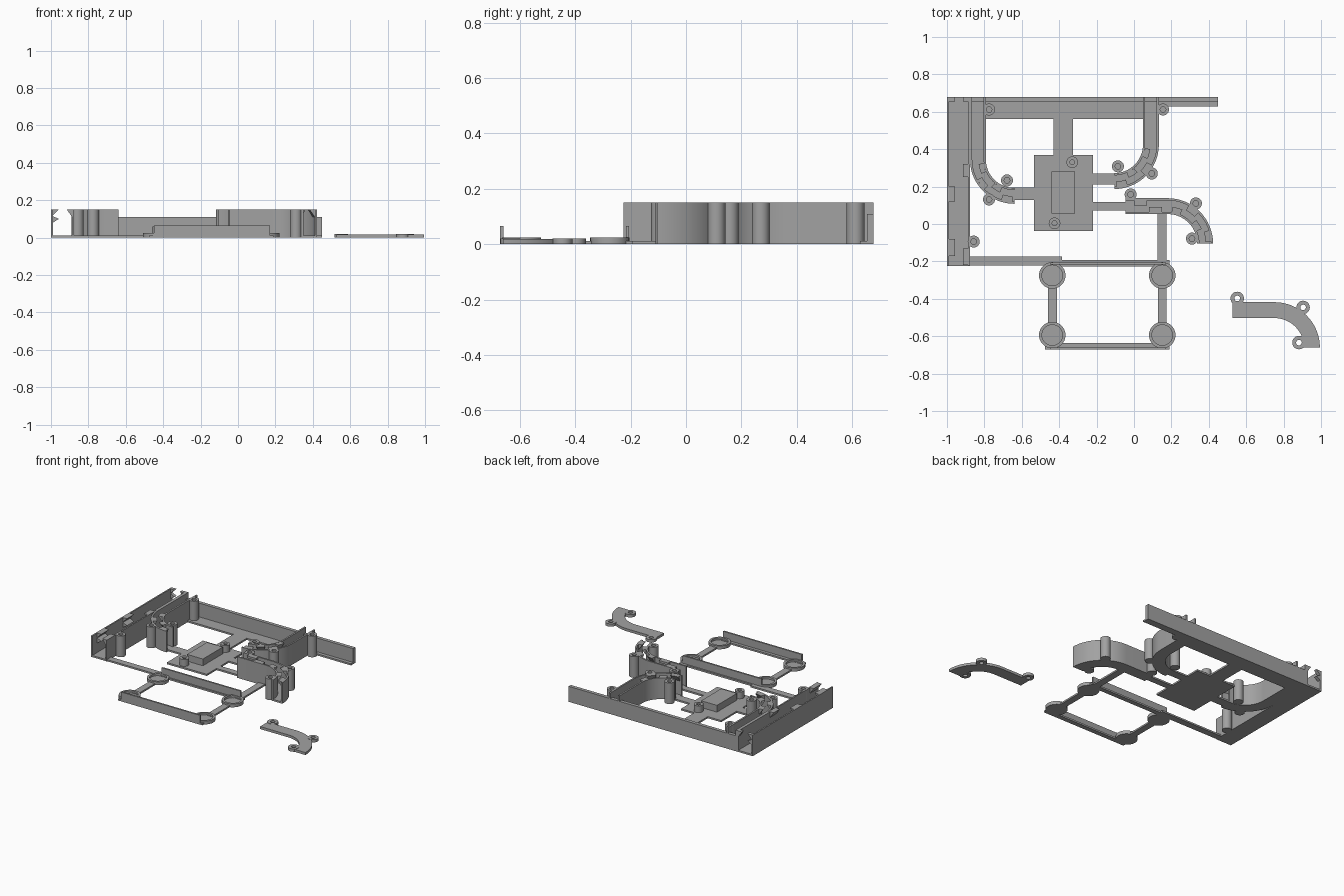
import bpy, bmesh, math
from mathutils import Vector

if "Cube" in bpy.data.objects:
    bpy.data.objects.remove(bpy.data.objects["Cube"])

grey = bpy.data.materials.new("plastic_grey")
grey.diffuse_color = (0.36, 0.36, 0.36, 1)
grey.use_nodes = True
grey.node_tree.nodes["Principled BSDF"].inputs["Base Color"].default_value = grey.diffuse_color

H = 0.15     # tall wall and post height
B = 0.012    # base thickness
W = 0.012    # wall thickness


def finish(name, bm):
    bmesh.ops.recalc_face_normals(bm, faces=bm.faces)
    me = bpy.data.meshes.new(name)
    bm.to_mesh(me)
    bm.free()
    me.materials.append(grey)
    me.shade_smooth()
    me.set_sharp_from_angle(angle=math.radians(30))
    ob = bpy.data.objects.new(name, me)
    bpy.context.collection.objects.link(ob)
    return ob


def box(name, x0, x1, y0, y1, z0, z1):
    bm = bmesh.new()
    bmesh.ops.create_cube(bm, size=1)
    for v in bm.verts:
        v.co = Vector(((x0, x1)[v.co.x > 0], (y0, y1)[v.co.y > 0], (z0, z1)[v.co.z > 0]))
    return finish(name, bm)


def sweep(name, path, profile):
    """Sweep an (offset, z) profile along frames of (base point, direction)."""
    bm = bmesh.new()
    rings = [[bm.verts.new((b[0] + d[0] * o, b[1] + d[1] * o, z)) for o, z in profile]
             for b, d in path]
    n = len(profile)
    for r, s in zip(rings, rings[1:]):
        for i in range(n):
            bm.faces.new((r[i], r[(i + 1) % n], s[(i + 1) % n], s[i]))
    bm.faces.new(rings[0])
    bm.faces.new(rings[-1])
    return finish(name, bm)


def rect(a, b, z0, z1):
    return [(a, z0), (b, z0), (b, z1), (a, z1)]


def arc(c, a0, a1, n=16):
    angles = [math.radians(a0 + (a1 - a0) * i / n) for i in range(n + 1)]
    return [(c, (math.cos(a), math.sin(a))) for a in angles]


def tube(name, x, y, r, hole, z1, floor):
    """Round post, bored from the top down to floor (right through if floor is 0)."""
    bm = bmesh.new()
    prof = [(r, 0), (r, z1), (hole, z1), (hole, floor)]
    n = 28
    rings = [[bm.verts.new((x + q * math.cos(math.tau * i / n),
                            y + q * math.sin(math.tau * i / n), z)) for i in range(n)]
             for q, z in prof]
    pairs = list(zip(rings, rings[1:]))
    if floor == 0:
        pairs.append((rings[-1], rings[0]))
    else:
        bm.faces.new(rings[0])
        bm.faces.new(rings[-1])
    for a, b in pairs:
        for i in range(n):
            j = (i + 1) % n
            bm.faces.new((a[i], a[j], b[j], b[i]))
    return finish(name, bm)


# Long side channel with two walls and snap clips
box("side_channel_floor", -1, -0.877, -0.225, 0.678, 0, B)
box("side_channel_outer_wall", -1, -0.99, -0.225, 0.678, 0, H)
box("side_channel_inner_wall", -0.887, -0.877, -0.225, 0.678, 0, H)
for y0, y1 in ((0.655, 0.678), (0.12, 0.20), (-0.17, -0.08)):
    path = [((0, y0), (1, 0)), ((0, y1), (1, 0))]
    sweep("outer_clip", path, [(-0.99, H), (-0.958, H), (-0.99, 0.118)])
    sweep("outer_lower_clip", path, [(-0.99, 0.115), (-0.958, 0.10), (-0.99, 0.08)])
for y0, y1 in ((0.655, 0.678), (0.25, 0.32), (-0.22, -0.13)):
    path = [((0, y0), (1, 0)), ((0, y1), (1, 0))]
    sweep("inner_clip", path, [(-0.887, H), (-0.915, H), (-0.887, 0.11)])

# Back rail
box("back_rail_floor", -0.88, 0.45, 0.628, 0.678, 0, B)
box("back_rail_wall", -0.88, 0.45, 0.653, 0.678, 0, 0.11)
box("back_plate", -0.80, 0.05, 0.562, 0.64, 0, B)

# Centre plate with its raised block, stem, arms and struts
box("centre_plate", -0.535, -0.22, -0.037, 0.37, 0, B)
box("raised_block", -0.44, -0.315, 0.055, 0.28, B, 0.06)
box("stem", -0.43, -0.325, 0.36, 0.57, 0, B)
box("left_arm", -0.66, -0.53, 0.128, 0.195, 0, B)
box("upper_right_arm", -0.225, -0.09, 0.21, 0.27, 0, B)
box("lower_right_arm", -0.225, -0.03, 0.072, 0.118, 0, B)
box("side_strut", -0.88, -0.385, -0.222, -0.175, 0, B)
box("front_strut", 0.125, 0.175, -0.20, 0.06, 0, B)

# Curved channels: straight start, quarter bend, floor, two walls and clips
channels = {
    "left": ((-0.64, 0.345), (-0.64, 0.678), 180, 270, 0.152, 0.237),
    "right": ((-0.105, 0.425), (-0.105, 0.678), 0, -90, 0.153, 0.238),
    "front": ((0.18, -0.105), (-0.045, -0.105), 90, 0, 0.158, 0.243),
}
for name, (c, start, a0, a1, r0, r1) in channels.items():
    bend = arc(c, a0, a1)
    path = [(start, bend[0][1])] + bend
    sweep(name + "_channel_floor", path, rect(r0, r1, 0, B))
    sweep(name + "_channel_inner_wall", path, rect(r0, r0 + W, 0, H))
    sweep(name + "_channel_outer_wall", path, rect(r1 - W, r1, 0, H))
    for k, (t0, t1) in enumerate(((0.08, 0.26), (0.32, 0.5), (0.56, 0.74), (0.8, 0.97))):
        sub = arc(c, a0 + (a1 - a0) * t0, a0 + (a1 - a0) * t1, 4)
        wall, tip = ((r0 + W, r0 + 0.04), (r1 - W, r1 - 0.04))[k % 2]
        sweep(name + "_channel_clip", sub, [(wall, H), (tip, H), (wall, 0.11)])
box("front_channel_clip", 0.0, 0.07, 0.10, 0.13, 0.135, H)
box("front_channel_clip", 0.08, 0.15, 0.06, 0.09, 0.135, H)

# Screw posts
for x, y in ((-0.775, 0.612), (0.155, 0.612), (-0.679, 0.233), (-0.775, 0.131),
             (-0.857, -0.094), (-0.086, 0.308), (0.095, 0.27), (-0.018, 0.158),
             (0.331, 0.11), (0.31, -0.078)):
    tube("screw_post", x, y, 0.032, 0.015, H, B)
for x, y in ((-0.33, 0.33), (-0.425, 0.004)):
    tube("plate_post", x, y, 0.031, 0.013, 0.06, B)

# Loose lid matching the front channel
dx, dy = 0.571, -0.556
c, start, a0, a1, r0, r1 = channels["front"]
bend = arc((c[0] + dx, c[1] + dy), a0, a1)
lid_path = [((start[0] + dx, start[1] + dy), bend[0][1])] + bend
sweep("lid", lid_path, rect(r0, r1, 0, 0.018))
for x, y in ((0.552, -0.398), (0.904, -0.446), (0.882, -0.634)):
    tube("lid_ring", x, y, 0.036, 0.015, 0.02, 0)

# Front frame with four shallow cups, bars and two low walls
for x in (-0.437, 0.151):
    box("frame_side_bar", x - 0.024, x + 0.024, -0.545, -0.33, 0, B)
    for y in (-0.275, -0.594):
        tube("frame_cup", x, y, 0.071, 0.055, 0.024, B * 0.8)
box("frame_back_bar", -0.47, 0.19, -0.227, -0.193, 0, B)
box("frame_back_wall", -0.45, 0.17, -0.217, -0.205, 0, 0.066)
box("frame_front_bar", -0.475, 0.19, -0.671, -0.637, 0, B)
box("frame_front_wall", -0.45, 0.17, -0.671, -0.659, 0, 0.066)
